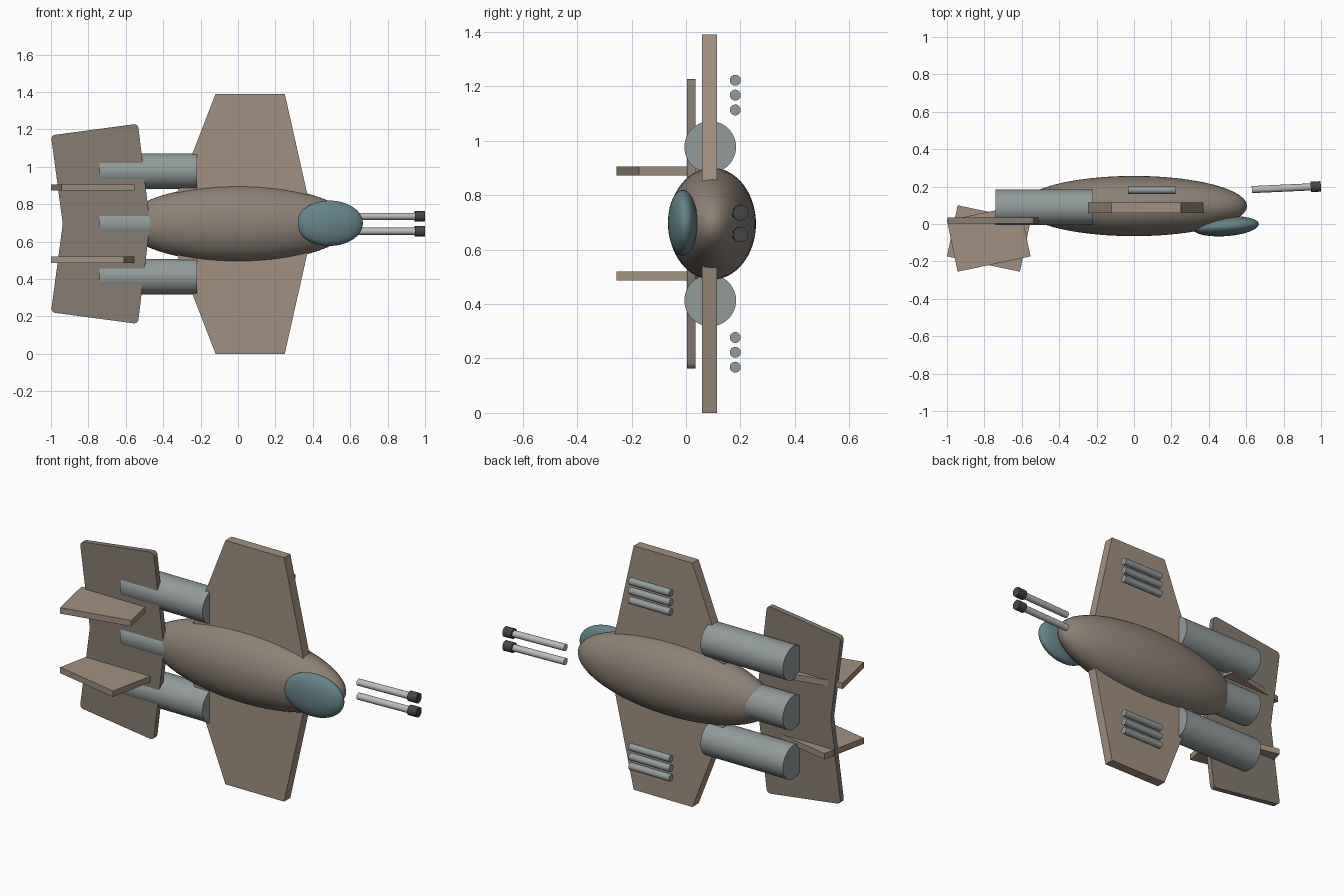
import bpy, bmesh
from math import pi, radians
from mathutils import Matrix, Vector

if "Cube" in bpy.data.objects:
    bpy.data.objects.remove(bpy.data.objects["Cube"])

MID = 0.695  # height of the mirror plane between upper and lower half


def material(name, rgb):
    m = bpy.data.materials.new(name)
    m.diffuse_color = (*rgb, 1)
    m.use_nodes = True
    m.node_tree.nodes["Principled BSDF"].inputs["Base Color"].default_value = m.diffuse_color
    return m


HULL = material("hull_brown", (0.27, 0.22, 0.18))
PLATE = material("plate_brown", (0.24, 0.20, 0.165))
WING = material("wing_tan", (0.36, 0.28, 0.215))
GLASS = material("canopy_teal", (0.13, 0.23, 0.25))
METAL = material("engine_grey", (0.29, 0.33, 0.33))
BARREL = material("barrel_grey", (0.50, 0.50, 0.50))
DARK = material("muzzle_dark", (0.06, 0.06, 0.06))


def finish(bm, name, mat, smooth=False):
    bmesh.ops.recalc_face_normals(bm, faces=bm.faces)
    me = bpy.data.meshes.new(name)
    bm.to_mesh(me)
    bm.free()
    me.materials.append(mat)
    ob = bpy.data.objects.new(name, me)
    bpy.context.collection.objects.link(ob)
    if smooth:
        bpy.ops.object.select_all(action='DESELECT')
        ob.select_set(True)
        bpy.context.view_layer.objects.active = ob
        bpy.ops.object.shade_smooth_by_angle(angle=radians(35))
    return ob


def ellipsoid(name, centre, radii, mat, turn=0):
    bm = bmesh.new()
    bmesh.ops.create_uvsphere(bm, u_segments=48, v_segments=32, radius=1)
    m = Matrix.Translation(centre) @ Matrix.Rotation(turn, 4, 'Z') @ Matrix.Diagonal((*radii, 1))
    bmesh.ops.transform(bm, matrix=m, verts=bm.verts)
    return finish(bm, name, mat, True)


def rod(name, start, end, r, mat, sides=32):
    a, b = Vector(start), Vector(end)
    bm = bmesh.new()
    bmesh.ops.create_cone(bm, cap_ends=True, segments=sides, radius1=r, radius2=r, depth=(b - a).length)
    m = Matrix.Translation((a + b) / 2) @ (b - a).to_track_quat('Z', 'Y').to_matrix().to_4x4()
    bmesh.ops.transform(bm, matrix=m, verts=bm.verts)
    return finish(bm, name, mat, True)


def slab(name, points, thickness, mat, rounding=0):
    """Extrude a closed 3D outline along the thickness vector."""
    bm = bmesh.new()
    face = bm.faces.new([bm.verts.new(p) for p in points])
    new = bmesh.ops.extrude_face_region(bm, geom=[face])["geom"]
    bmesh.ops.translate(bm, vec=thickness, verts=[v for v in new if isinstance(v, bmesh.types.BMVert)])
    if rounding:
        t = Vector(thickness).normalized()
        edges = [e for e in bm.edges
                 if abs((e.verts[0].co - e.verts[1].co).normalized().dot(t)) > 0.9
                 and abs(e.verts[0].co.z - MID) > 0.1]
        bmesh.ops.bevel(bm, geom=edges, offset=rounding, segments=4, profile=0.5, affect='EDGES')
    return finish(bm, name, mat)


# Body and canopy
ellipsoid("fuselage", (0, 0.096, MID), (0.605, 0.161, 0.205), HULL)
ellipsoid("canopy", (0.49, -0.012, 0.698), (0.178, 0.053, 0.121), GLASS, radians(4))

# Tail plate: two tilted halves meeting in a shallow chevron
half = [(-1.0, 1.168), (-0.535, 1.23), (-0.47, MID)]
outline = half + [(x, 2 * MID - z) for x, z in half[1::-1]] + [(-0.937, MID)]
slab("tail_plate", [(x, 0.004, z) for x, z in outline], (0, 0.031, 0), PLATE, 0.022)

# Tail fins, turned in opposite directions
upper_fin = [(-0.943, -0.255), (-0.553, -0.173), (-0.61, 0.1), (-1.0, 0.018)]
lower_fin = [(-1.553 - x, y) for x, y in upper_fin]
slab("upper_fin", [(x, y, 0.872) for x, y in upper_fin], (0, 0, 0.034), WING)
slab("lower_fin", [(x, y, 0.486) for x, y in lower_fin], (0, 0, 0.034), WING)

# Middle engine
rod("middle_engine", (-0.74, 0.089, MID), (-0.22, 0.089, MID), 0.095, METAL, 48)

for side, s in (("upper", 1), ("lower", -1)):
    # Tapered wing, running into the fuselage
    wing = [(-0.12, 0.695), (0.25, 0.695), (0.395, 0.05), (-0.37, 0.05)]
    slab(side + "_wing", [(x, 0.058, MID + s * z) for x, z in wing], (0, 0.056, 0), WING)
    # Side engine
    z = MID + s * 0.282
    rod(side + "_engine", (-0.74, 0.089, z), (-0.22, 0.089, z), 0.095, METAL, 48)
    # Row of three tubes behind the wing
    for i in range(3):
        z = MID + s * (0.418 + 0.0545 * i)
        rod(f"{side}_tube_{i + 1}", (-0.033, 0.181, z), (0.223, 0.181, z), 0.02, METAL)
    # Nose gun with muzzle
    z = MID + s * 0.04
    rod(side + "_gun_barrel", (0.63, 0.184, z), (0.96, 0.199, z), 0.019, BARREL)
    rod(side + "_gun_muzzle", (0.945, 0.1985, z), (0.999, 0.201, z), 0.028, DARK)
